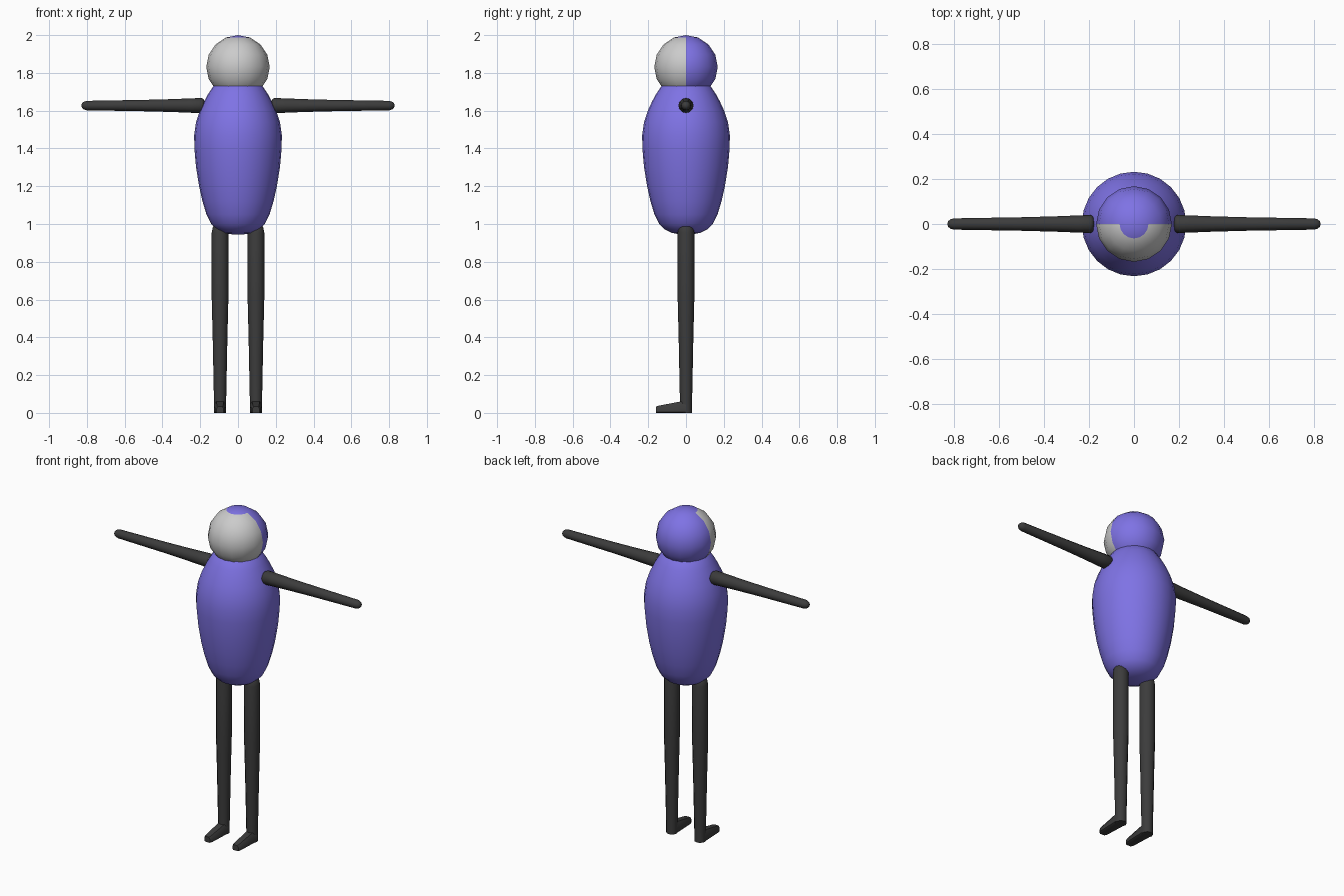
import bpy, bmesh, math
from mathutils import Vector

if "Cube" in bpy.data.objects:
    bpy.data.objects.remove(bpy.data.objects["Cube"])


def material(name, rgb):
    m = bpy.data.materials.new(name)
    m.diffuse_color = (*rgb, 1)
    m.use_nodes = True
    m.node_tree.nodes["Principled BSDF"].inputs["Base Color"].default_value = m.diffuse_color
    return m


PURPLE = material("purple", (0.21, 0.17, 0.78))
GREY = material("light grey", (0.60, 0.60, 0.60))
DARK = material("charcoal", (0.045, 0.045, 0.045))


def finish(name, bm, mats, angle):
    bmesh.ops.recalc_face_normals(bm, faces=bm.faces)
    mesh = bpy.data.meshes.new(name)
    bm.to_mesh(mesh)
    bm.free()
    for m in mats:
        mesh.materials.append(m)
    ob = bpy.data.objects.new(name, mesh)
    bpy.context.collection.objects.link(ob)
    bpy.context.view_layer.objects.active = ob
    ob.select_set(True)
    bpy.ops.object.shade_smooth_by_angle(angle=math.radians(angle))
    ob.select_set(False)
    return ob


def loft(name, u, v, stations, mat, sides, angle=50):
    """Skin elliptical rings: each station is (centre, radius along u, radius along v)."""
    bm = bmesh.new()
    u, v = Vector(u), Vector(v)
    rings = []
    for centre, ru, rv in stations:
        ring = []
        for i in range(sides):
            a = math.tau * i / sides
            ring.append(bm.verts.new(Vector(centre) + u * ru * math.cos(a) + v * rv * math.sin(a)))
        rings.append(ring)
    for r0, r1 in zip(rings, rings[1:]):
        for i in range(sides):
            j = (i + 1) % sides
            bm.faces.new((r0[i], r0[j], r1[j], r1[i]))
    bm.faces.new(rings[0])
    bm.faces.new(rings[-1])
    return finish(name, bm, [mat], angle)


X, Y, Z = (1, 0, 0), (0, 1, 0), (0, 0, 1)

# Egg-shaped torso, tucked into the head at the neck
profile = [(0.945, 0.03), (0.953, 0.075), (0.972, 0.113), (1.0, 0.142), (1.05, 0.167),
           (1.12, 0.188), (1.2, 0.206), (1.3, 0.222), (1.4, 0.231), (1.47, 0.232),
           (1.54, 0.222), (1.6, 0.202), (1.65, 0.179), (1.69, 0.157), (1.73, 0.13), (1.76, 0.09)]
loft("body", X, Y, [((0, 0, z), r, r) for z, r in profile], PURPLE, 24, 70)

# Round head: the front half is a grey face below the purple crown
bm = bmesh.new()
bmesh.ops.create_uvsphere(bm, u_segments=16, v_segments=8, radius=0.168)
bmesh.ops.translate(bm, verts=bm.verts, vec=(0, 0, 1.832))
for f in bm.faces:
    c = f.calc_center_median()
    f.material_index = int(c.y < 0 and c.z < 1.832 + 0.168 * math.cos(math.pi / 8))
finish("head", bm, [PURPLE, GREY], 70)

arm_profile = [(0.178, 0.022), (0.182, 0.034), (0.192, 0.040), (0.25, 0.038), (0.35, 0.034),
               (0.5, 0.030), (0.8, 0.025), (0.815, 0.021), (0.825, 0.013), (0.828, 0.005)]
leg_profile = [(1.005, 0.014), (0.998, 0.028), (0.982, 0.039), (0.955, 0.044), (0.6, 0.044),
               (0.4, 0.039), (0.2, 0.035), (0.05, 0.032), (0.0, 0.032)]

for side, s in (("right", 1), ("left", -1)):
    # Outstretched tapering arm
    loft(side + "_arm", Y, Z, [((s * x, 0, 1.627), r, r) for x, r in arm_profile], DARK, 12, 60)
    # Straight tapering leg
    lx = s * 0.095
    loft(side + "_leg", X, Y, [((lx, 0, z), r, r) for z, r in leg_profile], DARK, 12, 60)
    # Wedge foot pointing forward, flat sole
    bm = bmesh.new()
    rings = []
    for y, w, h in ((0.0, 0.032, 0.066), (-0.03, 0.032, 0.06), (-0.145, 0.027, 0.038), (-0.16, 0.019, 0.033)):
        section = [(-w, 0.004), (-0.8 * w, 0), (0.8 * w, 0), (w, 0.004),
                   (w, 0.65 * h), (0.6 * w, h), (-0.6 * w, h), (-w, 0.65 * h)]
        rings.append([bm.verts.new((lx + x, y, z)) for x, z in section])
    for r0, r1 in zip(rings, rings[1:]):
        for i in range(8):
            j = (i + 1) % 8
            bm.faces.new((r0[i], r0[j], r1[j], r1[i]))
    bm.faces.new(rings[0])
    bm.faces.new(rings[-1])
    finish(side + "_foot", bm, [DARK], 40)
